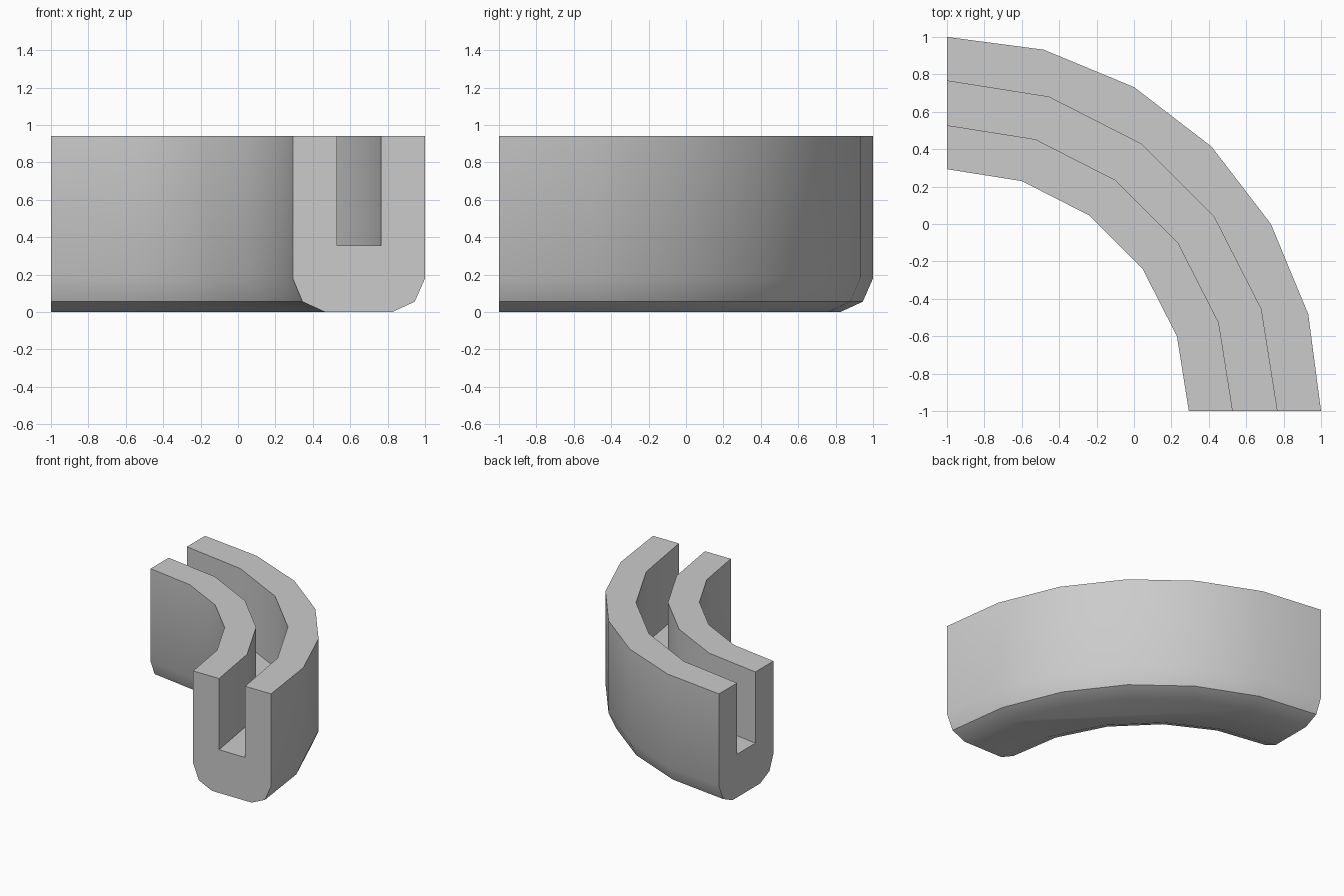
import bpy, bmesh, math

if "Cube" in bpy.data.objects:
    bpy.data.objects.remove(bpy.data.objects["Cube"])

CX, CY = -1.0, -1.0      # centre of the quarter turn
TOP, FLOOR = 0.94, 0.355

# Cross-section (radius, height), running round the channel from the outer top edge
PROFILE = [(2.0, TOP), (2.0, 0.18), (1.945, 0.055), (1.825, 0.0),
           (1.465, 0.0), (1.345, 0.055), (1.293, 0.18), (1.293, TOP),
           (1.528, TOP), (1.528, FLOOR), (1.765, FLOOR), (1.765, TOP)]
OUTER = 4                # the first points form the outer wall, with one more segment

grey = bpy.data.materials.new("light grey")
grey.diffuse_color = (0.6, 0.6, 0.6, 1)
grey.use_nodes = True
grey.node_tree.nodes["Principled BSDF"].inputs["Base Color"].default_value = grey.diffuse_color

bm = bmesh.new()


def arc(radius, z, segments):
    """Ring of vertices through a quarter turn."""
    step = math.pi / 2 / segments
    return [bm.verts.new((CX + radius * math.cos(i * step),
                          CY + radius * math.sin(i * step), z))
            for i in range(segments + 1)]


rings = [arc(r, z, 6 if k < OUTER else 5) for k, (r, z) in enumerate(PROFILE)]

# Walls, chamfers, groove and flat top and bottom strips
for k, a in enumerate(rings):
    b = rings[(k + 1) % len(rings)]
    if len(a) == len(b):
        for i in range(len(a) - 1):
            bm.faces.new((a[i], a[i + 1], b[i + 1], b[i]))
    else:
        bm.faces.new(a + b[::-1])

# Flat ends
bm.faces.new([r[0] for r in rings])
bm.faces.new([r[-1] for r in reversed(rings)])
bmesh.ops.recalc_face_normals(bm, faces=bm.faces)

mesh = bpy.data.meshes.new("curved_channel")
bm.to_mesh(mesh)
bm.free()
mesh.materials.append(grey)
channel = bpy.data.objects.new("curved_channel", mesh)
bpy.context.collection.objects.link(channel)
bpy.context.view_layer.objects.active = channel
channel.select_set(True)
bpy.ops.object.shade_smooth_by_angle(angle=math.radians(30))
